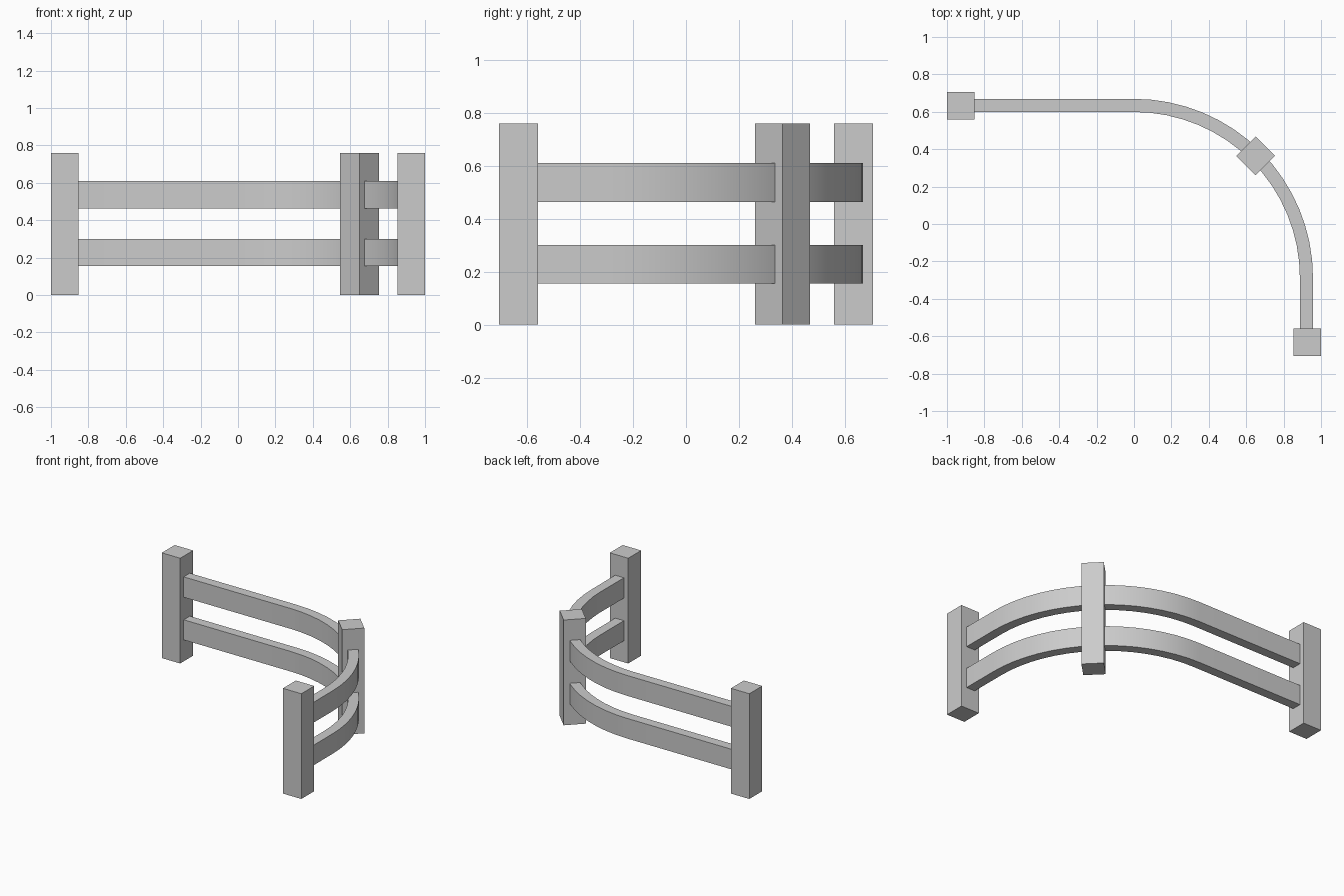
import bpy, bmesh
from math import sin, cos, pi
from mathutils import Vector

cube = bpy.data.objects.get("Cube")
if cube:
    bpy.data.objects.remove(cube, do_unlink=True)

grey = bpy.data.materials.new("plain_grey")
grey.use_nodes = True
colour = (0.6, 0.6, 0.6, 1)
grey.diffuse_color = colour
grey.node_tree.nodes["Principled BSDF"].inputs["Base Color"].default_value = colour

POST = 0.147
HEIGHT = 0.76
RADIUS = 0.922
CORNER = Vector((0, -0.288))     # centre of the bend
SEGMENTS = 16


def finish(name, bm):
    bmesh.ops.recalc_face_normals(bm, faces=bm.faces)
    mesh = bpy.data.meshes.new(name)
    bm.to_mesh(mesh)
    bm.free()
    mesh.materials.append(grey)
    obj = bpy.data.objects.new(name, mesh)
    bpy.context.collection.objects.link(obj)
    return obj


def post(name, x, y, angle=0):
    bm = bmesh.new()
    bmesh.ops.create_cube(bm, size=1)
    bmesh.ops.scale(bm, vec=(POST, POST, HEIGHT), verts=bm.verts)
    obj = finish(name, bm)
    obj.location = (x, y, HEIGHT / 2)
    obj.rotation_euler.z = angle


def rail(name, bottom, top, half=0.035):
    # Centre line with its sideways direction: straight, quarter bend, straight
    path = [(Vector((-0.927, CORNER.y + RADIUS)), Vector((0, 1)))]
    for i in range(SEGMENTS + 1):
        a = pi / 2 * (1 - i / SEGMENTS)
        out = Vector((cos(a), sin(a)))
        path.append((CORNER + out * RADIUS, out))
    path.append((Vector((RADIUS, -0.632)), Vector((1, 0))))

    bm = bmesh.new()
    rings = []
    for p, out in path:
        section = ((-half, bottom), (half, bottom), (half, top), (-half, top))
        rings.append([bm.verts.new((*(p + out * s), z)) for s, z in section])
    for a, b in zip(rings, rings[1:]):
        for k in range(4):
            n = (k + 1) % 4
            bm.faces.new((a[k], a[n], b[n], b[k]))
    bm.faces.new(rings[0])
    bm.faces.new(rings[-1])
    obj = finish(name, bm)
    bpy.ops.object.select_all(action='DESELECT')
    obj.select_set(True)
    bpy.context.view_layer.objects.active = obj
    bpy.ops.object.shade_smooth_by_angle(angle=pi / 6)


# Posts at both ends and in the middle of the bend
post("back_right_post", -0.9265, 0.632)
post("corner_post", 0.65, 0.364, pi / 4)
post("front_left_post", 0.9265, -0.632)

# Curved rails
rail("lower_rail", 0.155, 0.30)
rail("upper_rail", 0.463, 0.61)
